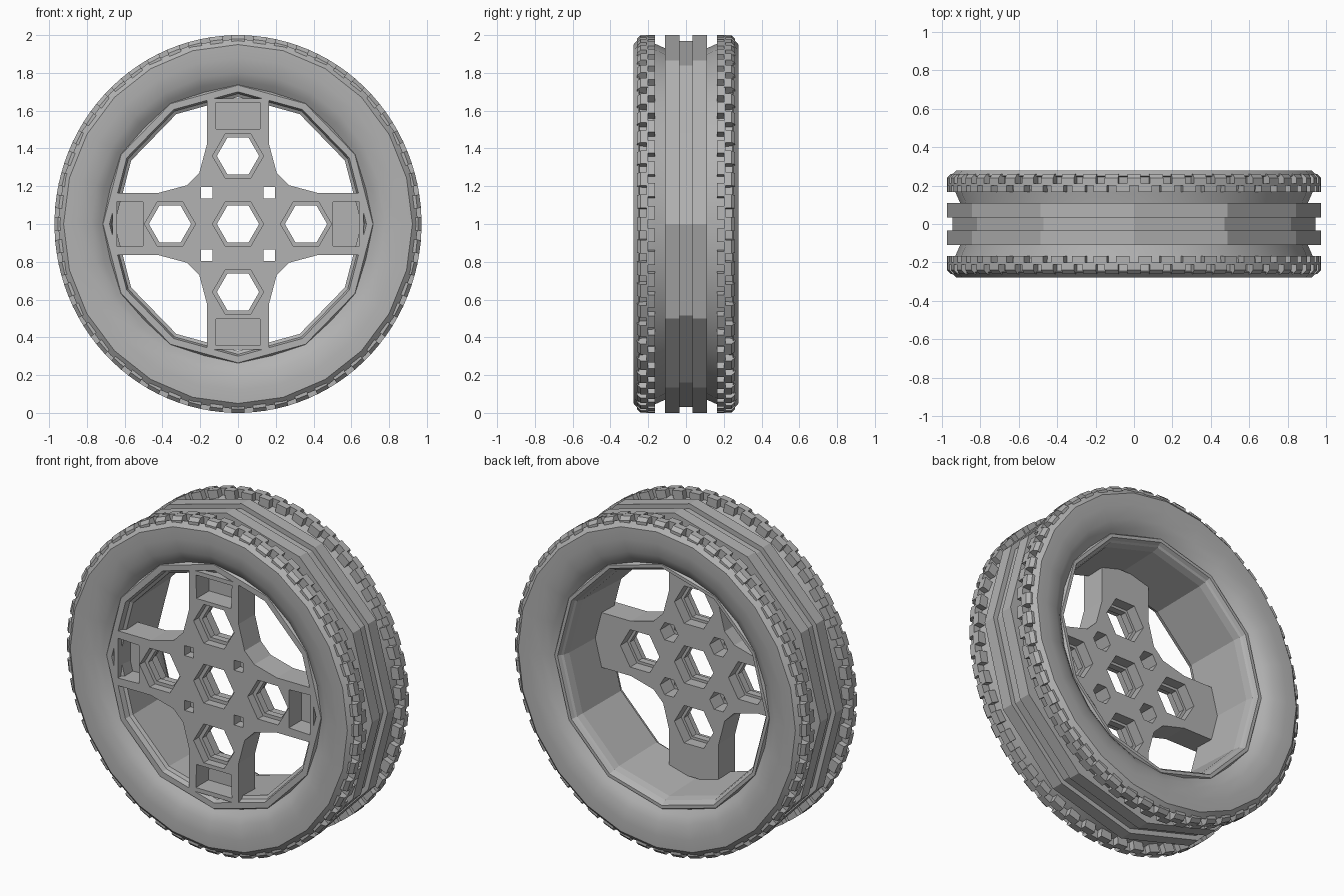
import bpy, bmesh, math
from mathutils import Matrix, Vector

cube = bpy.data.objects.get("Cube")
if cube:
    bpy.data.objects.remove(cube, do_unlink=True)

grey = bpy.data.materials.new("plain grey")
grey.use_nodes = True
COLOUR = (0.45, 0.45, 0.45, 1)
grey.diffuse_color = COLOUR
grey.node_tree.nodes["Principled BSDF"].inputs["Base Color"].default_value = COLOUR

CENTRE = Vector((0, 0, 1))
X_SQUASH = 0.972
HALF_PI = math.pi / 2


def finish(name, bm, smooth=None):
    bmesh.ops.recalc_face_normals(bm, faces=bm.faces)
    mesh = bpy.data.meshes.new(name)
    bm.to_mesh(mesh)
    bm.free()
    mesh.materials.append(grey)
    obj = bpy.data.objects.new(name, mesh)
    bpy.context.collection.objects.link(obj)
    bpy.ops.object.select_all(action="DESELECT")
    obj.select_set(True)
    bpy.context.view_layer.objects.active = obj
    if smooth:
        bpy.ops.object.shade_smooth_by_angle(angle=math.radians(smooth))
    return obj


def on_wheel(r, y, angle):
    return CENTRE + Vector((X_SQUASH * r * math.cos(angle), y, r * math.sin(angle)))


def sweep(bm, profile, start, end, steps, closed=False):
    """Sweep a closed (radius, y) profile round the axle."""
    count = steps if closed else steps + 1
    rings = []
    for i in range(count):
        a = start + (end - start) * i / steps
        rings.append([bm.verts.new(on_wheel(r, y, a)) for r, y in profile])
    n = len(profile)
    for i in range(steps):
        p, q = rings[i], rings[(i + 1) % count]
        for j in range(n):
            k = (j + 1) % n
            bm.faces.new((p[j], p[k], q[k], q[j]))
    if not closed:
        bm.faces.new(rings[0])
        bm.faces.new(rings[-1])


def ring(name, profile, sides, smooth=None):
    bm = bmesh.new()
    sweep(bm, profile, 0, 2 * math.pi, sides, closed=True)
    return finish(name, bm, smooth)


def prism(bm, outline, front, back):
    """Extrude an (x, z) outline along y."""
    a = [bm.verts.new(CENTRE + Vector((x, front, z))) for x, z in outline]
    b = [bm.verts.new(CENTRE + Vector((x, back, z))) for x, z in outline]
    n = len(outline)
    bm.faces.new(a)
    bm.faces.new(b)
    for i in range(n):
        j = (i + 1) % n
        bm.faces.new((a[i], a[j], b[j], b[i]))


def turned(points, quarter):
    m = Matrix.Rotation(quarter * HALF_PI, 2)
    return [tuple(m @ Vector(p)) for p in points]


def hexagon(cx, cz, r):
    return [(cx + r * math.cos(i * math.pi / 3), cz + r * math.sin(i * math.pi / 3))
            for i in range(6)]


def cut(target, shapes):
    """Cut a list of (outline, front, back) prisms out of the target."""
    bm = bmesh.new()
    for outline, front, back in shapes:
        prism(bm, outline, front, back)
    cutter = finish("cutter", bm)
    cutter.hide_render = True
    mod = target.modifiers.new("cut", "BOOLEAN")
    mod.operation, mod.solver, mod.object = "DIFFERENCE", "EXACT", cutter
    bpy.context.view_layer.objects.active = target
    bpy.ops.object.modifier_apply(modifier=mod.name)
    bpy.data.objects.remove(cutter, do_unlink=True)


# Tyre body: broad sidewalls, chamfered shoulders and a shallow sunken crown
half = [(0.715, 0.21), (0.755, 0.242), (0.8, 0.266), (0.88, 0.278), (0.95, 0.278),
        (0.982, 0.25), (0.96, 0.245), (0.955, 0.165), (0.93, 0.11)]
ring("tyre", half + [(r, -y) for r, y in reversed(half)], 24, 28)

# Two plain ribs round the crown, with a raised floor between them
for side, label in ((-1, "front"), (1, "back")):
    ring(label + "_rib", [(0.9, 0.035 * side), (1.0, 0.035 * side),
                          (1.0, 0.11 * side), (0.9, 0.11 * side)], 12)
ring("crown_floor", [(0.9, -0.04), (0.97, -0.04), (0.97, 0.04), (0.9, 0.04)], 12)

# Meandering shoulder tread: staggered outer and inner lugs
LUGS = 52
pitch = 2 * math.pi / LUGS
outer = [(0.93, 0.2), (1.0, 0.2), (1.0, 0.24), (0.98, 0.26), (0.93, 0.26)]
inner = [(0.93, 0.165), (1.0, 0.165), (1.0, 0.21), (0.93, 0.21)]
for side, label in ((-1, "front"), (1, "back")):
    bm = bmesh.new()
    for i in range(LUGS):
        for shape, shift in ((outer, -0.3), (inner, 0.2)):
            a = HALF_PI + (i + shift) * pitch
            sweep(bm, [(r, y * side) for r, y in shape], a, a + 0.6 * pitch, 1)
    finish(label + "_tread_lugs", bm)

# Rim barrel with a stepped lip on each side
ring("rim", [(0.672, -0.19), (0.69, -0.2), (0.70, -0.23), (0.735, -0.23),
             (0.75, -0.21), (0.75, 0.21), (0.735, 0.23), (0.715, 0.23),
             (0.705, 0.21), (0.695, 0.2), (0.685, 0.16)], 12)

# Four-spoked hub plate
arm = [(0.42, -0.165), (0.665, -0.165), (0.665, 0.165), (0.42, 0.165),
       (0.27, 0.205), (0.205, 0.27)]
outline = [p for q in range(4) for p in turned(arm, q)]
bm = bmesh.new()
prism(bm, outline, -0.23, -0.075)
hub = finish("spoked_hub", bm)

# Hexagonal axle holes, each with a wider mouth on both faces
centres = [(0, 0), (0.36, 0), (-0.36, 0), (0, 0.36), (0, -0.36)]
cut(hub, [(hexagon(x, z, 0.112), -0.4, 0.2) for x, z in centres])
cut(hub, [(hexagon(x, z, 0.135), -0.4, -0.18) for x, z in centres])
cut(hub, [(hexagon(x, z, 0.13), -0.14, 0.2) for x, z in centres])

# Pockets at the spoke ends, square pin holes and their hollow backs
pocket = [(0.64, -0.12), (0.64, 0.12), (0.5, 0.115), (0.5, -0.115)]
pin = [(0.135, 0.135), (0.195, 0.135), (0.195, 0.195), (0.135, 0.195)]
cut(hub, [(turned(pocket, q), -0.4, -0.11) for q in range(4)])
cut(hub, [(turned(pin, q), -0.4, 0.2) for q in range(4)])
cut(hub, [(hexagon(sx * 0.165, sz * 0.165, 0.06), -0.17, 0.2)
          for sx in (-1, 1) for sz in (-1, 1)])
